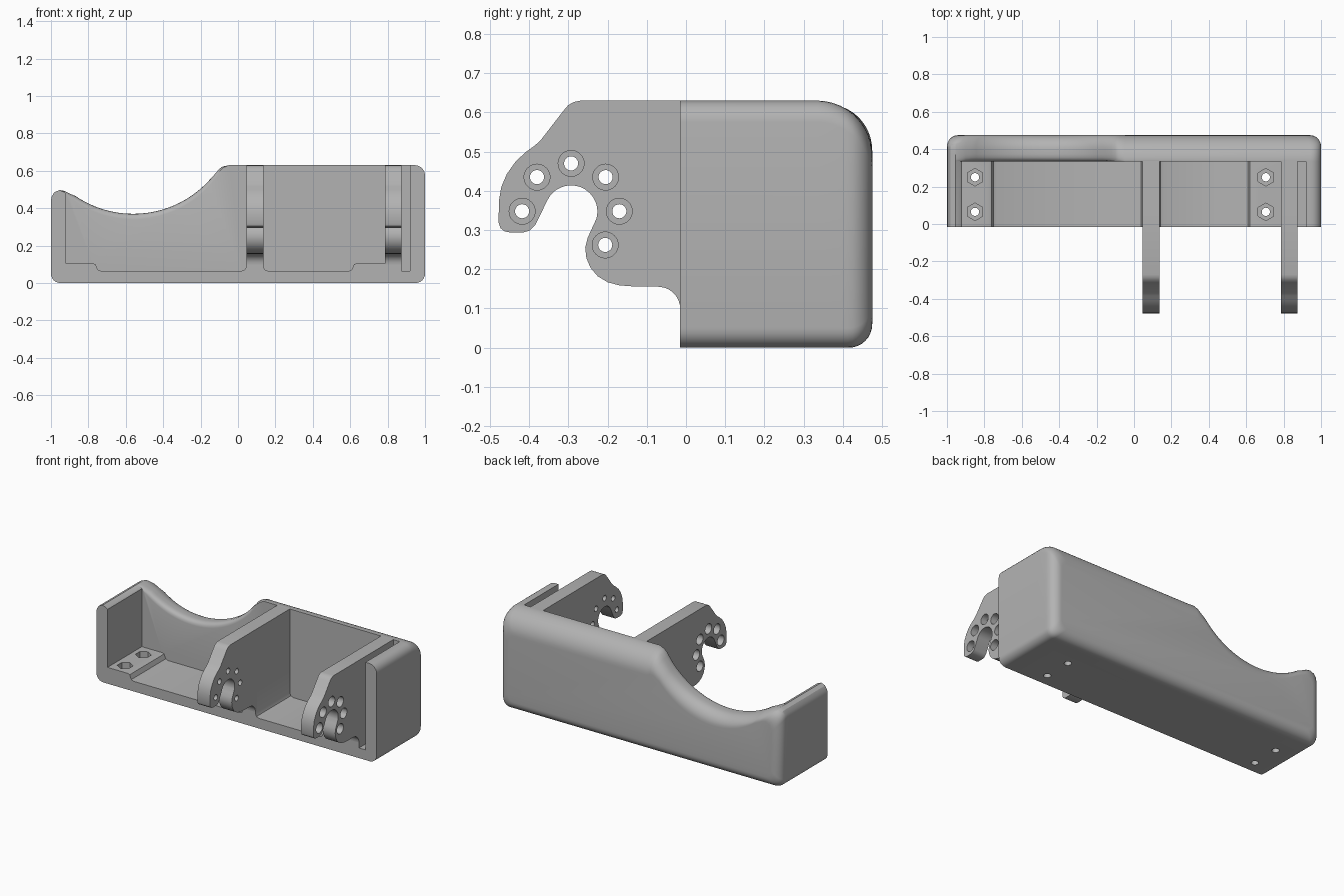
import bpy, bmesh, math

old = bpy.data.objects.get("Cube")
if old:
    bpy.data.objects.remove(old, do_unlink=True)

grey = bpy.data.materials.new("plain_grey")
grey.use_nodes = True
grey.diffuse_color = (0.45, 0.45, 0.45, 1)
grey.node_tree.nodes["Principled BSDF"].inputs["Base Color"].default_value = (0.45, 0.45, 0.45, 1)


def loft(name, rings):
    """Skin a closed solid through equal-length rings of points."""
    bm = bmesh.new()
    rows = [[bm.verts.new(p) for p in ring] for ring in rings]
    n = len(rows[0])
    for a, b in zip(rows, rows[1:]):
        for i in range(n):
            j = (i + 1) % n
            bm.faces.new((a[i], a[j], b[j], b[i]))
    bm.faces.new(rows[0])
    bm.faces.new(rows[-1])
    bmesh.ops.recalc_face_normals(bm, faces=bm.faces)
    mesh = bpy.data.meshes.new(name)
    bm.to_mesh(mesh)
    bm.free()
    mesh.materials.append(grey)
    ob = bpy.data.objects.new(name, mesh)
    bpy.context.collection.objects.link(ob)
    return ob


def prism(name, pts, axis, lo, hi):
    """Extrude a 2D profile along the given axis."""
    place = {"x": lambda p, t: (t, p[0], p[1]),
             "y": lambda p, t: (p[0], t, p[1]),
             "z": lambda p, t: (p[0], p[1], t)}[axis]
    return loft(name, [[place(p, t) for p in pts] for t in (lo, hi)])


def arc(cx, cy, r, a0, a1, n):
    return [(cx + r * math.cos(math.radians(a0 + (a1 - a0) * i / n)),
             cy + r * math.sin(math.radians(a0 + (a1 - a0) * i / n))) for i in range(n + 1)]


def disc(cx, cy, r, n=32):
    return arc(cx, cy, r, 90, 90 + 360 * (n - 1) / n, n - 1)


def cut(ob, cutter):
    cutter.hide_render = True
    mod = ob.modifiers.new("cut", "BOOLEAN")
    mod.operation, mod.solver, mod.object = "DIFFERENCE", "EXACT", cutter
    bpy.context.view_layer.objects.active = ob
    bpy.ops.object.modifier_apply(modifier=mod.name)
    bpy.data.objects.remove(cutter, do_unlink=True)


def smooth(ob):
    bpy.ops.object.select_all(action="DESELECT")
    ob.select_set(True)
    bpy.context.view_layer.objects.active = ob
    bpy.ops.object.shade_smooth_by_angle(angle=math.radians(30))


def clamp(v):
    return max(0.0, min(1.0, v))


def round_off(r, t):
    """Inset of a quarter-round of radius r at fraction t."""
    return r * (1 - math.sqrt(1 - clamp(t) ** 2))


# Housing outline: rounded base corners, scooped top
FRONT, INNER, BACK, TOP = -0.015, 0.335, 0.475, 0.63
outline = arc(-0.95, 0.05, 0.05, 270, 180, 6)
outline += [(-1, 0.44), (-0.996, 0.463), (-0.982, 0.485), (-0.955, 0.497), (-0.927, 0.492), (-0.9, 0.478)]
for i in range(29):
    x = -0.87 + i * 0.72 / 28
    outline.append((x, 0.92 - math.sqrt(0.55 ** 2 - (x + 0.56) ** 2)))
outline += [(-0.12, 0.588), (-0.1, 0.612), (-0.08, 0.625), (-0.05, TOP)]
outline += arc(0.945, TOP - 0.055, 0.055, 90, 0, 6)
outline += arc(0.95, 0.05, 0.05, 0, -90, 6)


def housing_ring(y):
    side = round_off(0.06, (y - 0.415) / 0.06)
    ring = []
    for x, z in outline:
        scoop = clamp((-0.05 - x) / 0.1)
        lip = round_off(0.03, (0.365 - y) / 0.03) * clamp((x + 0.94) / 0.06)
        drop = ((1 - scoop) * round_off(0.14, (y - INNER) / 0.14)
                + scoop * (round_off(0.08, (y - 0.395) / 0.08) + lip))
        ring.append((x * (1 - side), y, z + side if z < 0.2 else z - drop))
    return ring


steps = [FRONT, INNER, 0.338, 0.345] + [INNER + 0.14 * math.sin(math.radians(a)) for a in
                                        (9, 16, 25, 33, 40, 47, 54, 61, 68, 75, 82, 90)]
housing = loft("housing", [housing_ring(y) for y in steps])

# Open bays, with fillets at the dividing wall and raised bolt pads
HI = 0.8
bays = [
    [(-0.92, HI), (-0.92, 0.105), (-0.775, 0.105), (-0.762, 0.1), (-0.75, 0.072), (-0.735, 0.065),
     (0.02, 0.065), (0.038, 0.072), (0.045, 0.09), (0.045, HI)],
    [(0.135, HI), (0.135, 0.09), (0.142, 0.072), (0.16, 0.065), (0.595, 0.065), (0.61, 0.072),
     (0.62, 0.1), (0.633, 0.105), (0.785, 0.105), (0.785, HI)],
    [(0.873, HI), (0.873, 0.065), (0.92, 0.065), (0.92, HI)],
]
for pts in bays:
    cut(housing, prism("bay_cutter", pts, "y", -0.1, INNER))

# Bolt holes with hexagonal nut pockets
for x in (-0.85, 0.705):
    for y in (0.065, 0.25):
        cut(housing, prism("pocket_cutter", disc(x, y, 0.047, 6), "z", 0.05, 0.2))
        cut(housing, prism("bolt_cutter", disc(x, y, 0.022), "z", -0.1, 0.2))
smooth(housing)

# Hooked hinge brackets
hook = [(0, TOP), (-0.27, TOP), (-0.285, 0.627), (-0.3, 0.619), (-0.312, 0.605), (-0.37, 0.53),
        (-0.385, 0.516), (-0.41, 0.498), (-0.435, 0.474), (-0.457, 0.443), (-0.471, 0.41),
        (-0.477, 0.375), (-0.478, 0.32), (-0.473, 0.305), (-0.463, 0.297), (-0.45, 0.294),
        (-0.415, 0.294), (-0.398, 0.299), (-0.385, 0.312)]
hook += arc(-0.293, 0.347, 0.067, 152, -15, 20)
hook += [(-0.24, 0.304), (-0.251, 0.28), (-0.257, 0.255), (-0.254, 0.228), (-0.243, 0.203),
         (-0.225, 0.182), (-0.2, 0.167), (-0.17, 0.159), (-0.13, 0.156), (-0.075, 0.156)]
hook += arc(-0.07, 0.1, 0.055, 84, 0, 8) + [(0, 0.1)]
holes = [(-0.418, 0.348), (-0.38, 0.435), (-0.293, 0.47), (-0.205, 0.435), (-0.17, 0.348), (-0.206, 0.262)]

# Counterbores face outward on each bracket
for name, lo, hi, bore in (("inner_bracket", 0.045, 0.135, (0.0, 0.09)),
                           ("outer_bracket", 0.785, 0.873, (0.83, 0.9))):
    bracket = prism(name, hook, "x", lo, hi)
    for y, z in holes:
        cut(bracket, prism("bore_cutter", disc(y, z, 0.033), "x", *bore))
        cut(bracket, prism("pin_cutter", disc(y, z, 0.018, 24), "x", lo - 0.1, hi + 0.1))
    smooth(bracket)
